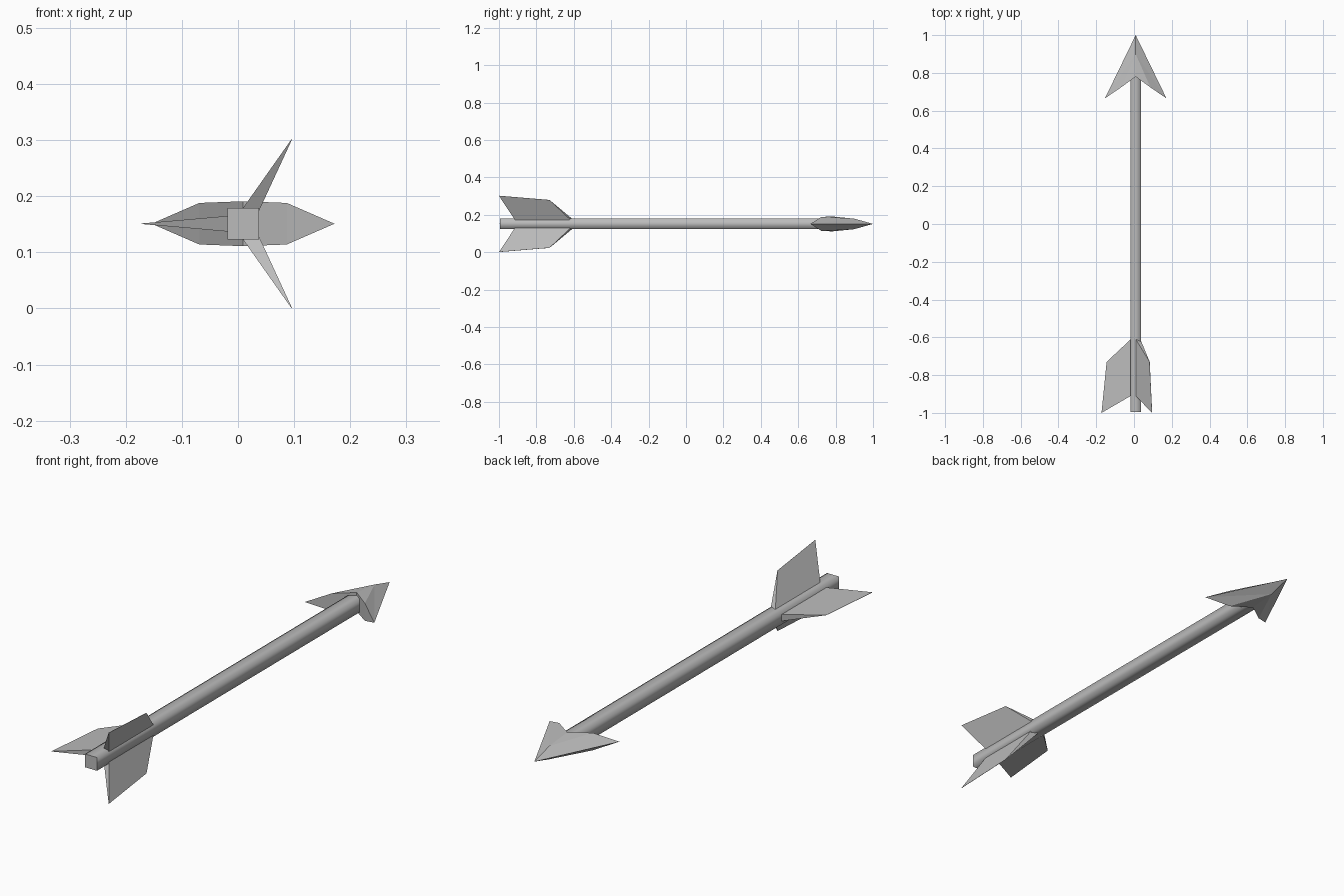
import bpy, bmesh
from math import radians
from mathutils import Vector, Matrix

cube = bpy.data.objects.get("Cube")
if cube:
    bpy.data.objects.remove(cube, do_unlink=True)

AXIS = Vector((0.009, 0, 0.151))  # centre line of the shaft

grey = bpy.data.materials.new("plain_grey")
grey.use_nodes = True
colour = (0.5, 0.5, 0.5, 1)
grey.diffuse_color = colour
grey.node_tree.nodes["Principled BSDF"].inputs["Base Color"].default_value = colour


def finish(name, bm):
    """Turn a bmesh into an object lying on the shaft axis."""
    bmesh.ops.remove_doubles(bm, verts=bm.verts, dist=0.0001)
    bmesh.ops.recalc_face_normals(bm, faces=bm.faces)
    mesh = bpy.data.meshes.new(name)
    bm.to_mesh(mesh)
    bm.free()
    mesh.materials.append(grey)
    obj = bpy.data.objects.new(name, mesh)
    obj.location = AXIS
    bpy.context.collection.objects.link(obj)
    return obj


def add_face(bm, points):
    bm.faces.new([bm.verts.new(p) for p in points])


# Square shaft, soft along its sides with crisp ends
bm = bmesh.new()
y_back, y_front = -0.995, 0.8
bmesh.ops.create_cube(bm, size=1)
for v in bm.verts:
    v.co = (v.co.x * 0.056, y_front if v.co.y > 0 else y_back, v.co.z * 0.056)
for f in bm.faces:
    f.smooth = abs(f.normal.y) < 0.5
    if not f.smooth:
        for e in f.edges:
            e.smooth = False
finish("shaft", bm)

# Swept arrowhead: one quarter, repeated on each side and above and below
bm = bmesh.new()
tip, ridge, notch = (0, 1, 0), (0, 0.9, 0.028), (0, 0.78, 0.04)
shoulder, barb = (0.078, 0.723, 0.037), (0.163, 0.665, 0)
for sx in (-1, 1):
    for sz in (-1, 1):
        def q(p):
            return (p[0] * sx, p[1], p[2] * sz)
        for tri in ((tip, ridge, barb), (ridge, shoulder, barb),
                    (ridge, notch, shoulder)):
            add_face(bm, [q(p) for p in tri])
        # Back wall of the notch
        add_face(bm, [q(notch), q(shoulder),
                      (q(shoulder)[0], shoulder[1], 0), (0, notch[1], 0)])
        add_face(bm, [q(shoulder), q(barb), (q(shoulder)[0], shoulder[1], 0)])
finish("arrowhead", bm)


# Wedge-shaped fins, thick at the root and sharp outside
def fin(name, angle, size):
    bm = bmesh.new()
    outline = [(0.026, -0.61), (0.154, -0.73), (0.181, -1), (0.026, -0.91)]
    sides = []
    for s in (-1, 1):
        half = (0.014, 0.0005, 0.0005, 0.014)
        sides.append([bm.verts.new((-r * size, y, s * h))
                      for (r, y), h in zip(outline, half)])
    low, high = sides
    bm.faces.new(low)
    bm.faces.new(high)
    for i in range(4):
        j = (i + 1) % 4
        bm.faces.new((low[i], low[j], high[j], high[i]))
    bm.transform(Matrix.Rotation(radians(angle), 4, 'Y'))
    finish(name, bm)


fin("right_fin", 0, 1)
fin("upper_left_fin", 120, 0.96)
fin("lower_left_fin", -120, 0.96)
